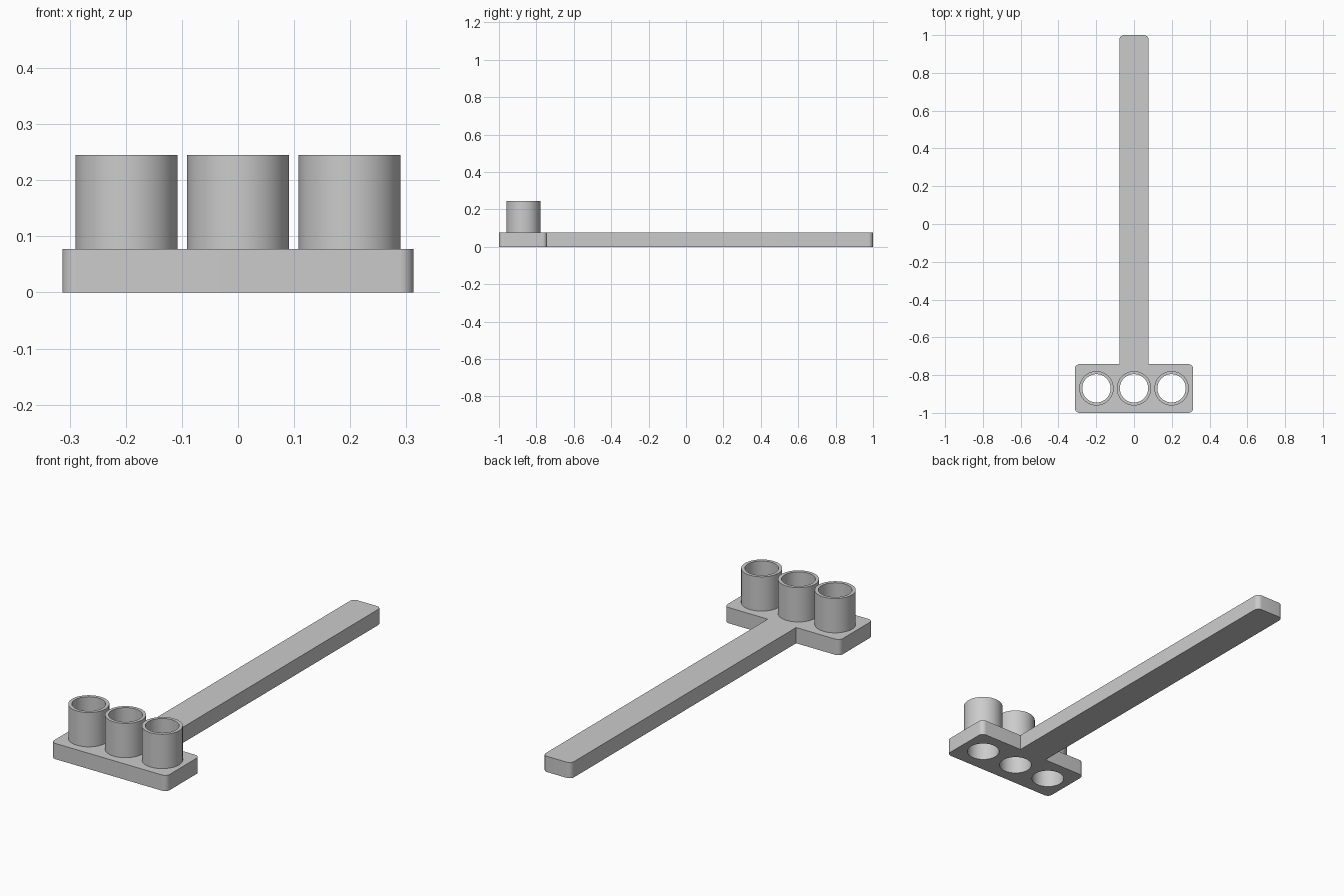
import bpy, bmesh, math
from mathutils import Vector

if "Cube" in bpy.data.objects:
    bpy.data.objects.remove(bpy.data.objects["Cube"])

BASE_H, TUBE_TOP = 0.077, 0.245
R_OUT, R_IN, SIDES = 0.091, 0.075, 64
TUBE_Y, SPACING = -0.87, 0.199

grey = bpy.data.materials.new("plain grey")
grey.use_nodes = True
colour = (0.6, 0.6, 0.6, 1)
grey.diffuse_color = colour
grey.node_tree.nodes["Principled BSDF"].inputs["Base Color"].default_value = colour


def make_object(name, bm):
    bmesh.ops.recalc_face_normals(bm, faces=bm.faces)
    mesh = bpy.data.meshes.new(name)
    bm.to_mesh(mesh)
    bm.free()
    mesh.materials.append(grey)
    obj = bpy.data.objects.new(name, mesh)
    bpy.context.collection.objects.link(obj)
    return obj


def smooth(obj):
    bpy.ops.object.select_all(action="DESELECT")
    obj.select_set(True)
    bpy.context.view_layer.objects.active = obj
    bpy.ops.object.shade_smooth_by_angle(angle=math.radians(30))


def extrude_up(bm, face, height):
    grown = bmesh.ops.extrude_face_region(bm, geom=[face])["geom"]
    verts = [g for g in grown if isinstance(g, bmesh.types.BMVert)]
    bmesh.ops.translate(bm, verts=verts, vec=(0, 0, height))


# T-shaped base: head plate and long handle in one outline
half = [(0.313, -1), (0.313, -0.742), (0.077, -0.742), (0.077, 1)]
outline = half + [(-x, y) for x, y in reversed(half)]
bm = bmesh.new()
face = bm.faces.new([bm.verts.new((x, y, 0)) for x, y in outline])
extrude_up(bm, face, BASE_H)
# Round the outer upright corners, keep the two inner ones sharp
corners = [e for e in bm.edges
           if abs(e.verts[0].co.z - e.verts[1].co.z) > 0.01
           and not (abs(e.verts[0].co.x) < 0.1 and e.verts[0].co.y < 0)]
bmesh.ops.bevel(bm, geom=corners, offset=0.025, segments=8, profile=0.5, affect="EDGES")
base = make_object("handle_and_plate", bm)

# Bores through the plate
bm = bmesh.new()
for i in (-1, 0, 1):
    made = bmesh.ops.create_cone(bm, cap_ends=True, segments=SIDES, radius1=R_IN,
                                 radius2=R_IN, depth=1)
    bmesh.ops.translate(bm, verts=made["verts"], vec=(i * SPACING, TUBE_Y, 0))
cutter = make_object("bore_cutter", bm)
cut = base.modifiers.new("bores", "BOOLEAN")
cut.operation, cut.solver, cut.object = "DIFFERENCE", "EXACT", cutter
bpy.context.view_layer.objects.active = base
bpy.ops.object.modifier_apply(modifier=cut.name)
bpy.data.objects.remove(cutter)
smooth(base)

# Three open tubes standing on the plate
for i, side in enumerate(("right", "middle", "left"), start=-1):
    bm = bmesh.new()
    rings = []
    for radius, z in ((R_OUT, BASE_H), (R_OUT, TUBE_TOP), (R_IN, TUBE_TOP), (R_IN, BASE_H)):
        made = bmesh.ops.create_circle(bm, segments=SIDES, radius=radius)["verts"]
        bmesh.ops.translate(bm, verts=made, vec=Vector((i * SPACING, TUBE_Y, z)))
        rings.append(made)
    for a, b in zip(rings, rings[1:]):
        for k in range(SIDES):
            n = (k + 1) % SIDES
            bm.faces.new((a[k], a[n], b[n], b[k]))
    smooth(make_object(side + "_tube", bm))
